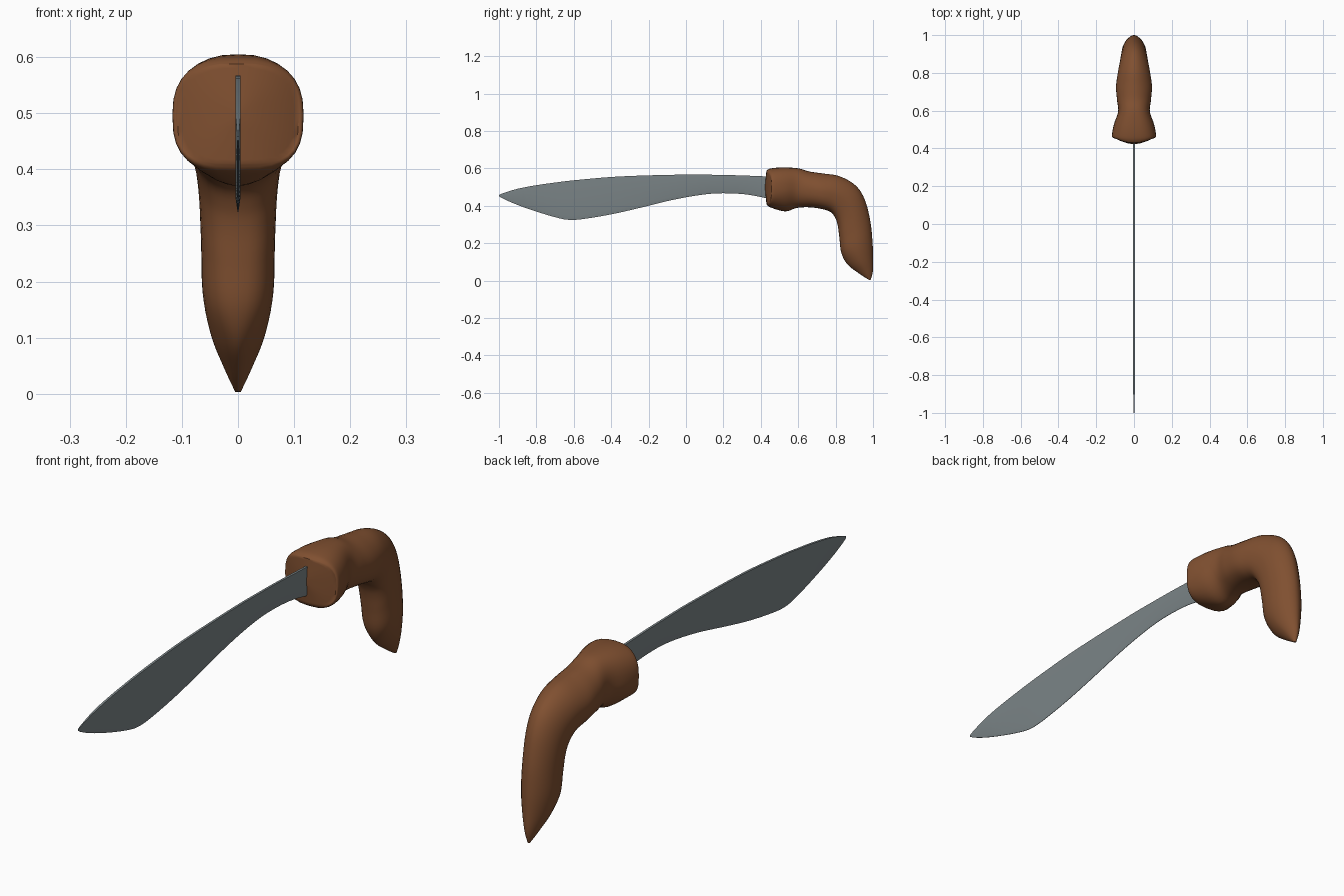
import bpy, bmesh, math

cube = bpy.data.objects.get("Cube")
if cube:
    bpy.data.objects.remove(cube, do_unlink=True)


def material(name, rgb):
    m = bpy.data.materials.new(name)
    m.use_nodes = True
    m.diffuse_color = (*rgb, 1)
    m.node_tree.nodes["Principled BSDF"].inputs["Base Color"].default_value = (*rgb, 1)
    return m


def smooth_rows(rows, steps):
    """Catmull-Rom interpolation through tuples of numbers."""
    out = []
    for i in range(len(rows) - 1):
        a, b, c, d = (rows[min(max(i + k, 0), len(rows) - 1)] for k in (-1, 0, 1, 2))
        for s in range(steps):
            t = s / steps
            out.append([q + 0.5 * t * (r - p + t * (2 * p - 5 * q + 4 * r - u + t * (3 * (q - r) + u - p)))
                        for p, q, r, u in zip(a, b, c, d)])
    return out + [list(rows[-1])]


def loft(name, rings, mat, angle):
    """Skin a list of closed rings and cap both ends."""
    bm = bmesh.new()
    loops = [[bm.verts.new(p) for p in ring] for ring in rings]
    n = len(loops[0])
    for a, b in zip(loops, loops[1:]):
        for k in range(n):
            bm.faces.new((a[k], a[(k + 1) % n], b[(k + 1) % n], b[k]))
    bm.faces.new(loops[0])
    bm.faces.new(loops[-1])
    bmesh.ops.recalc_face_normals(bm, faces=bm.faces)
    mesh = bpy.data.meshes.new(name)
    bm.to_mesh(mesh)
    bm.free()
    mesh.materials.append(mat)
    ob = bpy.data.objects.new(name, mesh)
    bpy.context.collection.objects.link(ob)
    bpy.ops.object.select_all(action="DESELECT")
    ob.select_set(True)
    bpy.context.view_layer.objects.active = ob
    bpy.ops.object.shade_smooth_by_angle(angle=math.radians(angle))
    return ob


wood = material("brown wood", (0.216, 0.08, 0.03))
steel = material("grey steel", (0.2, 0.235, 0.245))

# Handle sections: outer y, z, inner y, z, half width, outer and inner roundness
# (below one is boxy, above one is pointed)
sections = [
    (.430, .588, .430, .410, .108, .75, .60),
    (.455, .600, .450, .392, .117, .80, .75),
    (.520, .605, .530, .370, .107, .80, 1.1),
    (.600, .600, .590, .388, .084, .85, 1.0),
    (.660, .583, .655, .392, .090, 1.0, .85),
    (.730, .573, .725, .383, .095, 1.1, .80),
    (.820, .558, .775, .365, .086, 1.1, .80),
    (.905, .510, .800, .330, .076, 1.1, .80),
    (.955, .435, .812, .290, .070, 1.1, .80),
    (.985, .320, .820, .230, .066, 1.1, .80),
    (.997, .210, .830, .150, .063, 1.1, .90),
    (1.00, .120, .862, .088, .048, 1.1, 1.2),
    (.999, .050, .925, .038, .024, 1.1, 1.2),
    (.987, .003, .978, .004, .005, 1.0, 1.0),
]


def section_ring(sec, bend, scale=1, push=0):
    oy, oz, iy, iz, w, eo, ei = sec
    ring = []
    for k in range(32):
        a = 2 * math.pi * k / 32
        c, s = math.cos(a), math.sin(a)
        e = eo if s >= 0 else ei
        x = math.copysign(abs(c) ** e, c) * scale
        d = math.copysign(abs(s) ** e, s) * scale
        u = (1 + d) / 2
        ring.append((x * w, iy + (oy - iy) * u + bend * x * x - push, iz + (oz - iz) * u))
    return ring


# Front face domes slightly, and its sides sweep back
rings = [section_ring(sections[0], .028, f, .008 * (1 - f)) for f in (.05, .35, .7, .92)]
rows = smooth_rows(sections, 5)
rings += [section_ring(r, max(0, .028 * (1 - i / 10))) for i, r in enumerate(rows)]
loft("handle", rings, wood, 50)

# Blade stations: y, spine z, edge z
stations = [
    (-1.0, .458, .451), (-.97, .470, .434), (-.90, .491, .404), (-.80, .510, .369),
    (-.70, .524, .339), (-.63, .533, .325), (-.55, .541, .329), (-.40, .554, .354),
    (-.25, .561, .388), (-.10, .565, .425), (.02, .567, .449), (.12, .566, .463),
    (.20, .565, .467), (.30, .562, .463), (.38, .559, .451), (.45, .556, .435),
]
blade = []
for y, top, low in smooth_rows(stations, 3):
    mid = low + .12 * (top - low)
    h = .0045 * min(1, .3 + (y + 1) * 6)
    blade.append([(-h, y, top), (h, y, top), (h, y, mid), (.0008, y, low), (-.0008, y, low), (-h, y, mid)])
loft("blade", blade, steel, 30)
